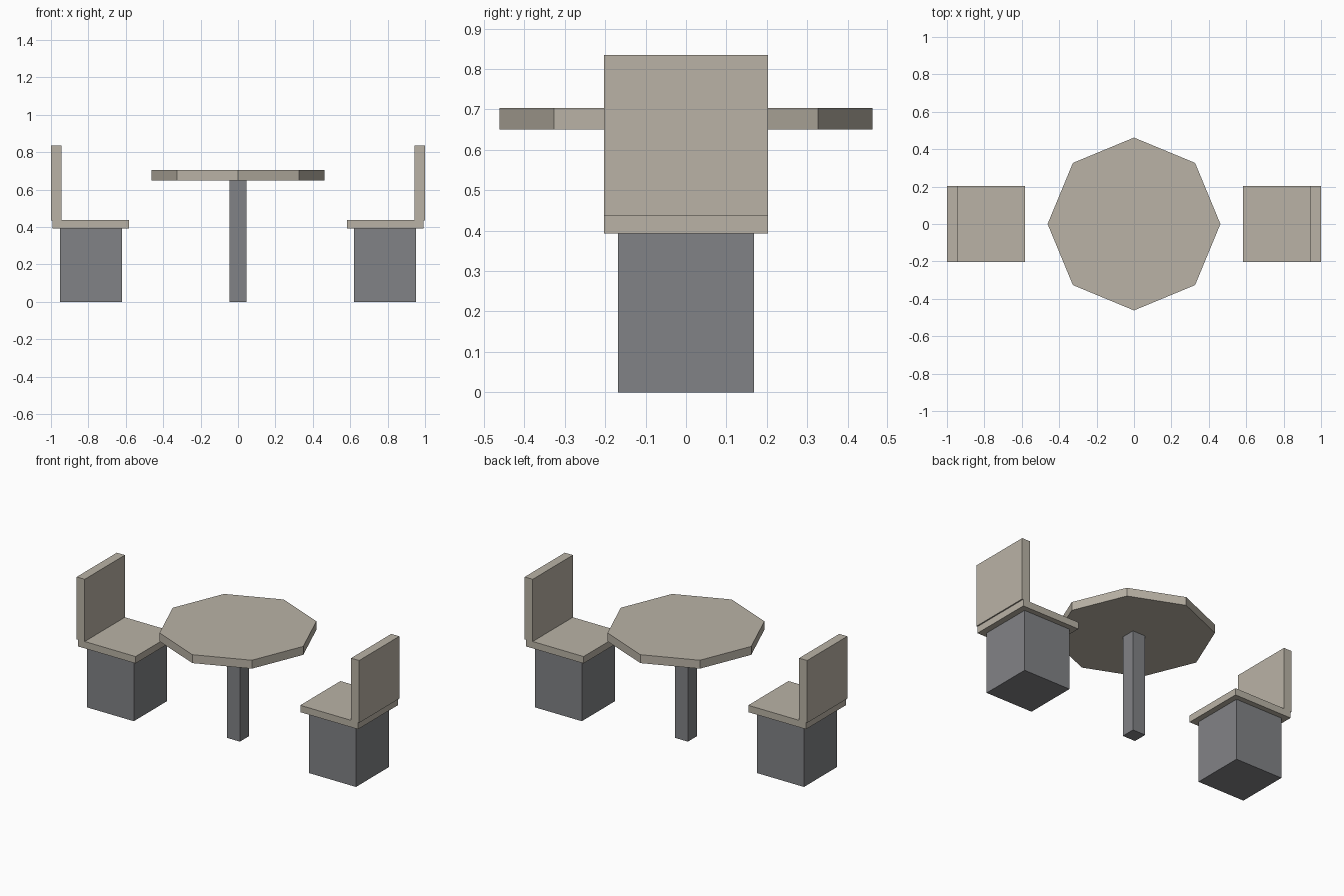
import bpy
import math

cube = bpy.data.objects.get("Cube")
if cube:
    bpy.data.objects.remove(cube, do_unlink=True)


def make_material(name, color):
    mat = bpy.data.materials.new(name)
    mat.use_nodes = True
    mat.diffuse_color = color
    mat.node_tree.nodes["Principled BSDF"].inputs["Base Color"].default_value = color
    return mat


tan = make_material("warm tan", (0.49, 0.45, 0.38, 1))
grey = make_material("slate grey", (0.222, 0.226, 0.238, 1))


def box(name, x, y, z, mat):
    """Box spanning the given (low, high) ranges."""
    spans = (x, y, z)
    bpy.ops.mesh.primitive_cube_add(size=1, location=[(a + b) / 2 for a, b in spans])
    obj = bpy.context.object
    obj.name = name
    obj.scale = [b - a for a, b in spans]
    bpy.ops.object.transform_apply(location=False, rotation=False, scale=True)
    obj.data.materials.append(mat)
    return obj


# Table: octagonal top on a square post
bpy.ops.mesh.primitive_cylinder_add(vertices=8, radius=0.462, depth=0.054,
                                    location=(0, 0, 0.677))
top = bpy.context.object
top.name = "table_top"
top.data.materials.append(tan)
box("table_post", (-0.045, 0.045), (-0.045, 0.045), (0, 0.65), grey)

# Chairs: facing the table from both sides
for side, s in (("left", 1), ("right", -1)):
    def span(a, b):
        return tuple(sorted((s * a, s * b)))

    box(side + "_chair_base", span(0.62, 0.953), (-0.168, 0.168), (0, 0.393), grey)
    box(side + "_chair_seat", span(0.583, 0.992), (-0.203, 0.203), (0.393, 0.437), tan)
    box(side + "_chair_back", span(0.943, 1.0), (-0.203, 0.203), (0.436, 0.835), tan)
